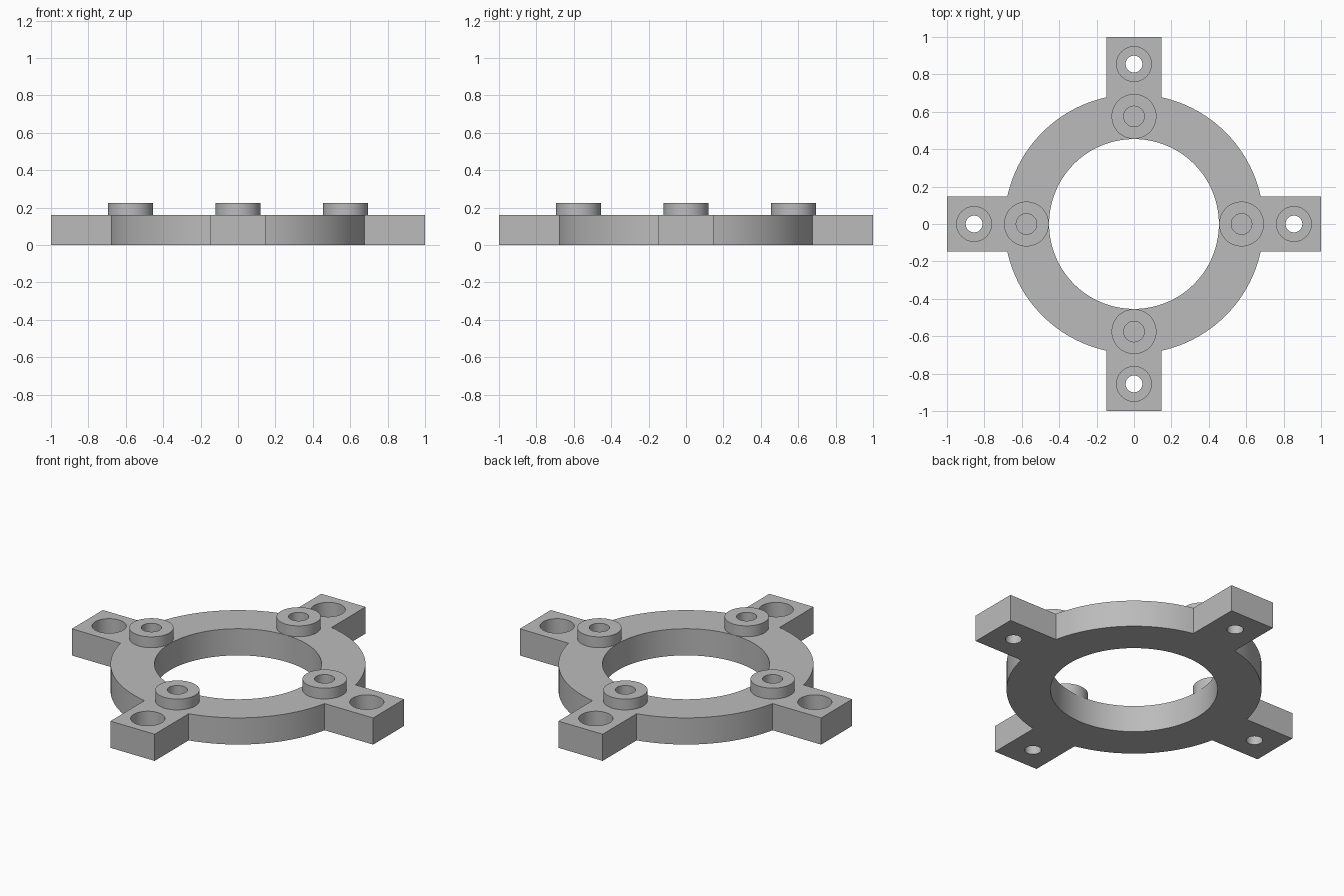
import bpy, bmesh
from math import sin, cos, asin, pi, radians
from mathutils import Matrix, Vector

cube = bpy.data.objects.get("Cube")
if cube:
    bpy.data.objects.remove(cube, do_unlink=True)

# Main dimensions
RING_R, BORE_R = 0.693, 0.454
TAB_HALF, TAB_END = 0.147, 1.0
PLATE_TOP, BOSS_TOP = 0.16, 0.225
BOSS_AT, BOSS_R, BOSS_HOLE, BLIND_Z = 0.575, 0.12, 0.055, 0.1
BOLT_AT, BOLT_R, SINK_R, SINK_Z = 0.855, 0.045, 0.093, 0.06

grey = bpy.data.materials.new("plain grey")
grey.use_nodes = True
grey.diffuse_color = (0.5, 0.5, 0.5, 1)
grey.node_tree.nodes["Principled BSDF"].inputs["Base Color"].default_value = (0.5, 0.5, 0.5, 1)


def make_object(name, bm):
    bmesh.ops.recalc_face_normals(bm, faces=bm.faces)
    mesh = bpy.data.meshes.new(name)
    bm.to_mesh(mesh)
    bm.free()
    mesh.materials.append(grey)
    obj = bpy.data.objects.new(name, mesh)
    bpy.context.collection.objects.link(obj)
    return obj


def lathe(bm, profile, centre=(0, 0), steps=64):
    """Revolve (radius, z) points; profile ends are capped when closed."""
    rings = [[bm.verts.new((centre[0] + r * cos(2 * pi * i / steps),
                            centre[1] + r * sin(2 * pi * i / steps), z))
              for i in range(steps)] for r, z in profile]
    for a, b in zip(rings, rings[1:]):
        for i in range(steps):
            j = (i + 1) % steps
            bm.faces.new((a[i], a[j], b[j], b[i]))
    return rings


def lathe_solid(bm, profile, centre=(0, 0), steps=64):
    rings = lathe(bm, profile, centre, steps)
    bm.faces.new(rings[0])
    bm.faces.new(rings[-1])


def around(radius, quarter):
    return radius * cos(quarter * pi / 2), radius * sin(quarter * pi / 2)


def smooth(obj):
    bpy.ops.object.select_all(action='DESELECT')
    obj.select_set(True)
    bpy.context.view_layer.objects.active = obj
    bpy.ops.object.shade_smooth_by_angle(angle=radians(30))


# Plate outline: each quarter is a square tab followed by a ring arc
outline = []
tab_angle = asin(TAB_HALF / RING_R)
ARC = 32
for q in range(4):
    turn = Matrix.Rotation(q * pi / 2, 3, 'Z')
    points = [(TAB_END, -TAB_HALF), (TAB_END, TAB_HALF)]
    for i in range(ARC + 1):
        a = tab_angle + (pi / 2 - 2 * tab_angle) * i / ARC
        points.append((RING_R * cos(a), RING_R * sin(a)))
    outline += [turn @ Vector((x, y, 0)) for x, y in points]

bm = bmesh.new()
base = bm.faces.new([bm.verts.new(p) for p in outline])
raised = bmesh.ops.extrude_face_region(bm, geom=[base])["geom"]
bmesh.ops.translate(bm, vec=(0, 0, PLATE_TOP),
                    verts=[v for v in raised if isinstance(v, bmesh.types.BMVert)])
plate = make_object("mounting_plate", bm)

# Cutter: central bore, counterbored bolt holes, blind boss holes
bm = bmesh.new()
lathe_solid(bm, [(BORE_R, -0.1), (BORE_R, 0.3)], steps=128)
for q in range(4):
    lathe_solid(bm, [(BOLT_R, -0.1), (BOLT_R, SINK_Z), (SINK_R, SINK_Z), (SINK_R, 0.3)],
                around(BOLT_AT, q))
    lathe_solid(bm, [(BOSS_HOLE, BLIND_Z), (BOSS_HOLE, 0.3)], around(BOSS_AT, q))
cutter = make_object("hole_cutter", bm)
cutter.hide_render = True

cut = plate.modifiers.new("holes", 'BOOLEAN')
cut.operation = 'DIFFERENCE'
cut.solver = 'EXACT'
cut.object = cutter
bpy.context.view_layer.objects.active = plate
bpy.ops.object.modifier_apply(modifier=cut.name)
bpy.data.objects.remove(cutter, do_unlink=True)
smooth(plate)

# Raised bosses, open underneath so their holes run on into the plate
for q, side in enumerate(("left", "back", "right", "front")):
    bm = bmesh.new()
    lathe(bm, [(BOSS_R, PLATE_TOP), (BOSS_R, BOSS_TOP),
               (BOSS_HOLE, BOSS_TOP), (BOSS_HOLE, PLATE_TOP)], around(BOSS_AT, q))
    smooth(make_object(side + "_boss", bm))
